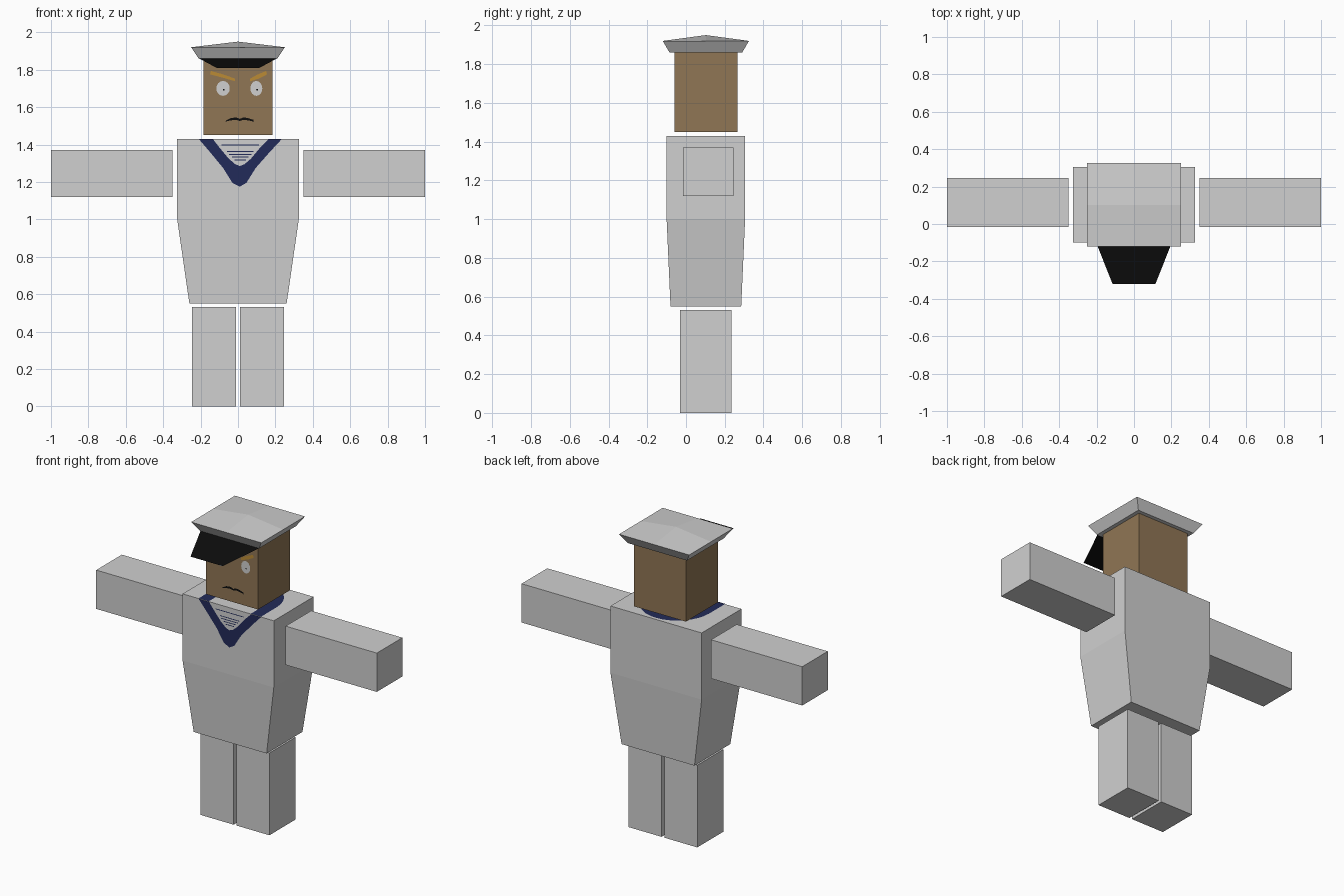
import bpy, math

if "Cube" in bpy.data.objects:
    bpy.data.objects.remove(bpy.data.objects["Cube"])


def material(name, rgb):
    m = bpy.data.materials.new(name)
    m.diffuse_color = (*rgb, 1)
    m.use_nodes = True
    m.node_tree.nodes["Principled BSDF"].inputs["Base Color"].default_value = m.diffuse_color
    return m


WHITE = material("off_white", (0.63, 0.63, 0.63))
SKIN = material("brown_skin", (0.28, 0.182, 0.09))
BLACK = material("black", (0.004, 0.004, 0.004))
NAVY = material("navy", (0.016, 0.024, 0.1))
GOLD = material("golden_brow", (0.5, 0.26, 0.035))


def mesh(name, verts, faces, mat):
    me = bpy.data.meshes.new(name)
    me.from_pydata(verts, [], faces)
    me.materials.append(mat)
    ob = bpy.data.objects.new(name, me)
    bpy.context.collection.objects.link(ob)
    return ob


def loft(name, levels, mat, cap_top=True):
    """Stack of rectangles (z, x0, x1, y0, y1), closed at the ends."""
    verts, faces = [], [(3, 2, 1, 0)]
    for z, x0, x1, y0, y1 in levels:
        verts += [(x0, y0, z), (x1, y0, z), (x1, y1, z), (x0, y1, z)]
    for k in range(len(levels) - 1):
        for i in range(4):
            j = (i + 1) % 4
            faces.append((4 * k + i, 4 * k + j, 4 * k + 4 + j, 4 * k + 4 + i))
    if cap_top:
        t = 4 * len(levels) - 4
        faces.append((t, t + 1, t + 2, t + 3))
    return mesh(name, verts, faces, mat)


def box(name, x0, x1, y0, y1, z0, z1, mat):
    return loft(name, [(z0, x0, x1, y0, y1), (z1, x0, x1, y0, y1)], mat)


def front_plate(name, pts, y, mat):
    """Flat painted shape facing the front, points given as (x, z)."""
    return mesh(name, [(x, y, z) for x, z in pts], [tuple(range(len(pts)))], mat)


def strip(name, a, b, place, mat):
    """Band of quads between two matching point rows."""
    n = len(a)
    faces = [(i, n + i, n + i + 1, i + 1) for i in range(n - 1)]
    return mesh(name, [place(p) for p in a + b], faces, mat)


def oval(cx, cz, rx, rz, n=16):
    return [(cx + rx * math.cos(2 * math.pi * i / n),
             cz + rz * math.sin(2 * math.pi * i / n)) for i in range(n)]


# Legs and arms
for side, s in (("left", 1), ("right", -1)):
    xs = sorted((s * 0.01, s * 0.245))
    box(side + "_leg", *xs, -0.03, 0.235, 0, 0.53, WHITE)
    xs = sorted((s * 0.35, s * 1.0))
    box(side + "_arm", *xs, -0.015, 0.245, 1.12, 1.37, WHITE)

# Torso and head
loft("torso", [(0.55, -0.26, 0.26, -0.08, 0.285),
               (1.0, -0.325, 0.325, -0.10, 0.305),
               (1.43, -0.325, 0.325, -0.10, 0.305)], WHITE)
box("head", -0.185, 0.185, -0.06, 0.265, 1.45, 1.86, SKIN)

# Cap: flared band with a low peaked crown
loft("cap_band", [(1.86, -0.21, 0.21, -0.085, 0.29),
                  (1.92, -0.25, 0.25, -0.12, 0.325)], WHITE, cap_top=False)
crown = [(x, y, 1.95 if (x, y) == (0, 0.1025) else 1.92)
         for y in (-0.12, 0.1025, 0.325) for x in (-0.25, 0, 0.25)]
mesh("cap_crown", crown, [(0, 1, 4, 3), (1, 2, 5, 4), (3, 4, 7, 6), (4, 5, 8, 7)], WHITE)

# Visor: one thin sloping sheet
mesh("visor", [(-0.115, -0.32, 1.81), (0.115, -0.32, 1.81),
               (0.208, -0.085, 1.86), (-0.208, -0.085, 1.86)], [(0, 1, 2, 3)], BLACK)

# Eyes with small pupils
for side, x, rx in (("right", -0.08, 0.036), ("left", 0.098, 0.032)):
    front_plate(side + "_eye", oval(x, 1.70, rx, 0.04), -0.062, WHITE)
    front_plate(side + "_pupil", oval(x + 0.004, 1.693, 0.005, 0.005, 8), -0.064, BLACK)

# Slanted eyebrows
front_plate("right_brow", [(-0.15, 1.775), (-0.08, 1.757), (-0.015, 1.738),
                           (-0.015, 1.752), (-0.08, 1.775), (-0.145, 1.793)], -0.062, GOLD)
front_plate("left_brow", [(0.065, 1.738), (0.11, 1.752), (0.155, 1.775),
                          (0.15, 1.793), (0.10, 1.772), (0.065, 1.752)], -0.062, GOLD)

# Drooping mouth
lower = [(-0.07, 1.522), (-0.04, 1.529), (-0.01, 1.532), (0.01, 1.526),
         (0.03, 1.532), (0.055, 1.529), (0.085, 1.522)]
upper = [(-0.065, 1.527), (-0.04, 1.541), (-0.01, 1.545), (0.01, 1.537),
         (0.03, 1.545), (0.055, 1.541), (0.083, 1.532)]
strip("mouth", lower, upper, lambda p: (p[0], -0.062, p[1]), BLACK)

# Neckerchief: V on the chest
outer = [(-0.21, 1.43), (-0.15, 1.36), (-0.08, 1.275), (-0.03, 1.195), (0.01, 1.175),
         (0.045, 1.195), (0.095, 1.275), (0.17, 1.36), (0.235, 1.43)]
inner = [(-0.135, 1.43), (-0.10, 1.385), (-0.05, 1.325), (-0.015, 1.295), (0.01, 1.285),
         (0.035, 1.295), (0.07, 1.325), (0.12, 1.385), (0.165, 1.43)]
strip("kerchief_front", outer, inner, lambda p: (p[0], -0.102, p[1]), NAVY)

# Neckerchief: loop over the shoulders and round the back
arc = [math.pi * i / 16 for i in range(17)]


def loop(rx, ry):
    pts = [(0.012 + rx * math.cos(a), 0.06 + ry * math.sin(a)) for a in arc]
    return [(pts[0][0], -0.10)] + pts + [(pts[-1][0], -0.10)]


strip("kerchief_back", loop(0.15, 0.155), loop(0.222, 0.23),
      lambda p: (p[0], p[1], 1.432), NAVY)

# Thin shirt stripes inside the V
for i, (z, h) in enumerate(((1.395, 0.10), (1.36, 0.07), (1.345, 0.06),
                            (1.33, 0.045), (1.315, 0.03))):
    front_plate(f"shirt_stripe_{i}", [(0.012 - h, z), (0.012 + h, z),
                                      (0.012 + h, z + 0.005), (0.012 - h, z + 0.005)],
                -0.102, NAVY)
